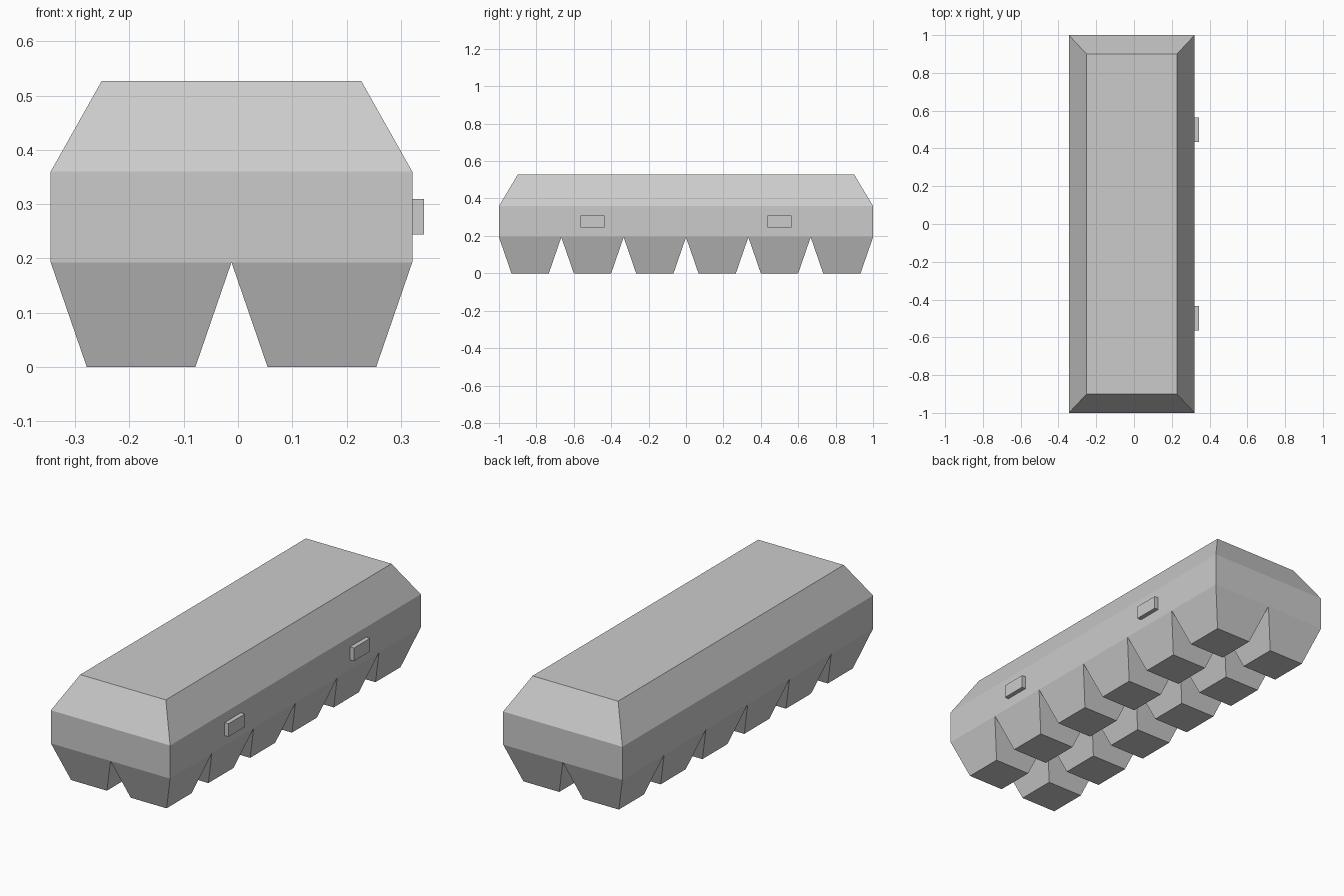
import bpy, bmesh

if "Cube" in bpy.data.objects:
    bpy.data.objects.remove(bpy.data.objects["Cube"])

CX = -0.012                      # carton body is offset slightly by the side tabs
HX, HY = 0.333, 1.0              # half width and half length
Z_CUP, Z_SEAM, Z_TOP = 0.193, 0.36, 0.527
CELL = 1 / 3


def ring(bm, x, y, z, hx, hy):
    return [bm.verts.new((x + sx * hx, y + sy * hy, z))
            for sx, sy in ((-1, -1), (1, -1), (1, 1), (-1, 1))]


def bridge(bm, low, high):
    for i in range(4):
        j = (i + 1) % 4
        bm.faces.new((low[i], low[j], high[j], high[i]))


def finish(bm, name):
    mesh = bpy.data.meshes.new(name)
    bm.to_mesh(mesh)
    bm.free()
    obj = bpy.data.objects.new(name, mesh)
    bpy.context.collection.objects.link(obj)
    return obj


# Lid: tapered shell with a flat top
bm = bmesh.new()
seam = ring(bm, CX, 0, Z_SEAM, HX, HY)
top = ring(bm, CX, 0, Z_TOP, 0.239, 0.9)
bridge(bm, seam, top)
bm.faces.new(top)
finish(bm, "lid")

# Tray rim: straight band between cups and lid
bm = bmesh.new()
bridge(bm, ring(bm, CX, 0, Z_CUP, HX, HY), ring(bm, CX, 0, Z_SEAM, HX, HY))
finish(bm, "tray_rim")

# Egg cups: 2 x 6 tapered pockets sharing their upper edges
bm = bmesh.new()
for col in range(2):
    for row in range(6):
        x = CX + (col - 0.5) * HX
        y = (row - 2.5) * CELL
        base = ring(bm, x, y, 0, 0.1, 0.1)
        rim = ring(bm, x, y, Z_CUP, HX / 2, CELL / 2)
        bridge(bm, base, rim)
        bm.faces.new(base[::-1])
bmesh.ops.remove_doubles(bm, verts=bm.verts, dist=0.001)
finish(bm, "egg_cups")

# Latch tabs on the right side
for name, y in (("front_latch", -0.5), ("back_latch", 0.5)):
    bm = bmesh.new()
    bmesh.ops.create_cube(bm, size=1)
    obj = finish(bm, name)
    obj.scale = (0.024, 0.13, 0.066)
    obj.location = (0.331, y, 0.277)
